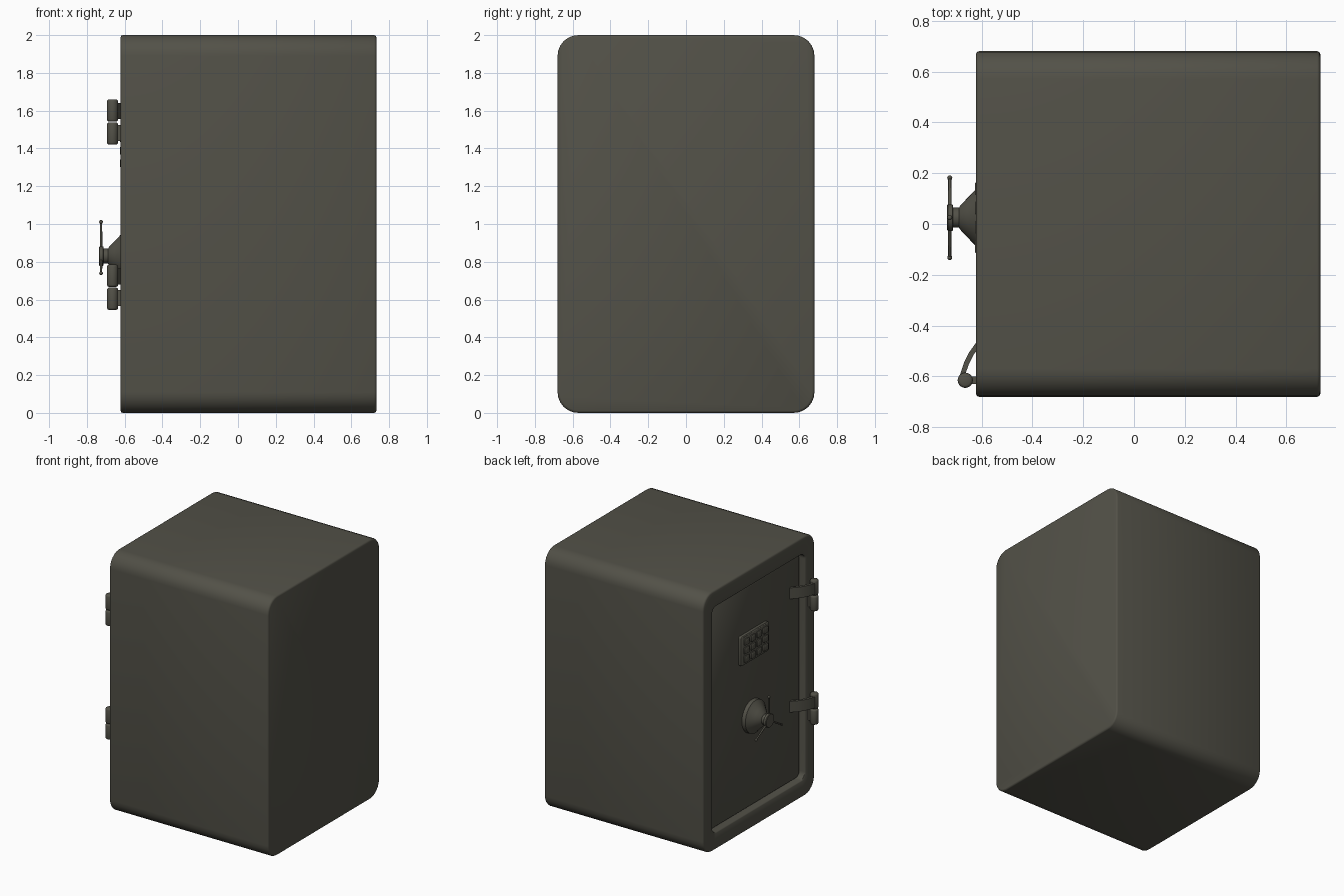
import bpy, bmesh, math
from mathutils import Vector, Matrix

if "Cube" in bpy.data.objects:
    bpy.data.objects.remove(bpy.data.objects["Cube"])

metal = bpy.data.materials.new("dark olive metal")
metal.diffuse_color = (0.085, 0.082, 0.064, 1)
metal.use_nodes = True
metal.node_tree.nodes["Principled BSDF"].inputs["Base Color"].default_value = metal.diffuse_color


def finish(bm, name, angle=40):
    bmesh.ops.recalc_face_normals(bm, faces=bm.faces)
    me = bpy.data.meshes.new(name)
    bm.to_mesh(me)
    bm.free()
    me.materials.append(metal)
    ob = bpy.data.objects.new(name, me)
    bpy.context.collection.objects.link(ob)
    bpy.ops.object.select_all(action='DESELECT')
    ob.select_set(True)
    bpy.context.view_layer.objects.active = ob
    bpy.ops.object.shade_smooth_by_angle(angle=math.radians(angle))
    return ob


def loft(name, rings, angle=40):
    """Skin a list of closed point rings and cap both ends."""
    bm = bmesh.new()
    loops = [[bm.verts.new(p) for p in r] for r in rings]
    for a, b in zip(loops, loops[1:]):
        n = len(a)
        for i in range(n):
            bm.faces.new((a[i], a[(i + 1) % n], b[(i + 1) % n], b[i]))
    bm.faces.new(loops[0])
    bm.faces.new(loops[-1])
    return finish(bm, name, angle)


def rounded(x, hy, hz, r, cy=0, cz=1, seg=6):
    """Rounded rectangle in the yz plane."""
    pts = []
    for k, (sy, sz) in enumerate([(1, 1), (-1, 1), (-1, -1), (1, -1)]):
        for i in range(seg + 1):
            a = math.pi / 2 * (k + i / seg)
            pts.append((x, cy + sy * (hy - r) + r * math.cos(a),
                        cz + sz * (hz - r) + r * math.sin(a)))
    return pts


def circle(x, r, cy, cz, n=32):
    return [(x, cy + r * math.cos(2 * math.pi * i / n),
             cz + r * math.sin(2 * math.pi * i / n)) for i in range(n)]


def disc_z(z, r, cx, cy, n=20):
    return [(cx + r * math.cos(2 * math.pi * i / n),
             cy + r * math.sin(2 * math.pi * i / n), z) for i in range(n)]


# Cabinet with rounded long edges and a recessed door opening
B = 0.012
loft("cabinet", [
    rounded(0.733, 0.68 - B, 1 - B, 0.10), rounded(0.729, 0.677, 0.997, 0.11),
    rounded(0.733 - B, 0.68, 1, 0.11), rounded(-0.622 + B, 0.68, 1, 0.11),
    rounded(-0.618, 0.677, 0.997, 0.11), rounded(-0.622, 0.68 - B, 1 - B, 0.10),
    rounded(-0.622, 0.572, 0.877, 0.05), rounded(-0.616, 0.566, 0.871, 0.05),
    rounded(-0.56, 0.566, 0.871, 0.05)], 50)

# Door panel set inside the opening
loft("door", [
    rounded(-0.555, 0.555, 0.86, 0.045), rounded(-0.575, 0.555, 0.86, 0.045),
    rounded(-0.583, 0.547, 0.852, 0.04)], 50)

# Keypad plate with a grid of keys
KY, KZ = 0.025, 1.388
loft("keypad_plate", [
    rounded(-0.575, 0.168, 0.112, 0.012, KY, KZ, 3),
    rounded(-0.605, 0.168, 0.112, 0.012, KY, KZ, 3),
    rounded(-0.611, 0.162, 0.106, 0.01, KY, KZ, 3)])
for row in range(3):
    for col in range(4):
        y, z = KY + (col - 1.5) * 0.076, KZ + (row - 1) * 0.066
        loft("key", [rounded(-0.605, 0.027, 0.023, 0.006, y, z, 2),
                     rounded(-0.621, 0.027, 0.023, 0.006, y, z, 2),
                     rounded(-0.625, 0.023, 0.019, 0.005, y, z, 2)])

# Handle base: flared cone, neck and hub
HY, HZ = 0.025, 0.83
loft("handle_base", [circle(x, r, HY, HZ) for x, r in [
    (-0.575, 0.128), (-0.612, 0.126), (-0.622, 0.112), (-0.655, 0.078),
    (-0.685, 0.046), (-0.688, 0.039), (-0.712, 0.039), (-0.712, 0.049),
    (-0.715, 0.052), (-0.732, 0.052), (-0.736, 0.048)]], 35)

# Three spokes with ball ends
for k in range(3):
    a = math.radians(90 + 120 * k)
    d = Vector((0, math.cos(a), math.sin(a)))
    c = Vector((-0.725, HY, HZ))
    rot = d.to_track_quat('Z', 'Y').to_matrix().to_4x4()
    bm = bmesh.new()
    bmesh.ops.create_cone(bm, cap_ends=True, segments=12, radius1=0.007,
                          radius2=0.006, depth=0.15,
                          matrix=Matrix.Translation(c + d * 0.105) @ rot)
    bmesh.ops.create_uvsphere(bm, u_segments=12, v_segments=8, radius=0.01,
                              matrix=Matrix.Translation(c + d * 0.181))
    finish(bm, "spoke")

# Hinges: two knuckles, a curved door arm and a frame bracket
PX, PY = -0.664, -0.615
ARM = [(-0.664, -0.622), (-0.674, -0.592), (-0.660, -0.55),
       (-0.640, -0.51), (-0.615, -0.475), (-0.575, -0.435)]


def plate(name, path, z0, z1, half):
    """Strip of constant thickness following a path in the xy plane."""
    rings = []
    for i, p in enumerate(path):
        a, b = Vector(path[max(i - 1, 0)]), Vector(path[min(i + 1, len(path) - 1)])
        t = (b - a).normalized()
        n = Vector((-t.y, t.x)) * half
        q, r = Vector(p) + n, Vector(p) - n
        rings.append([(q.x, q.y, z0), (r.x, r.y, z0), (r.x, r.y, z1), (q.x, q.y, z1)])
    loft(name, rings)


for zc in (1.54, 0.665):
    for lo in (zc - 0.12, zc + 0.002):
        hi = lo + 0.118
        loft("hinge_knuckle", [disc_z(z, r, PX, PY) for z, r in [
            (lo, 0.02), (lo + 0.004, 0.027), (lo + 0.012, 0.03),
            (hi - 0.012, 0.03), (hi - 0.004, 0.027), (hi, 0.02)]], 60)
    plate("hinge_arm", ARM, zc + 0.015, zc + 0.1, 0.01)
    plate("hinge_bracket", [(PX, PY), (-0.61, PY)], zc - 0.1, zc - 0.015, 0.014)
